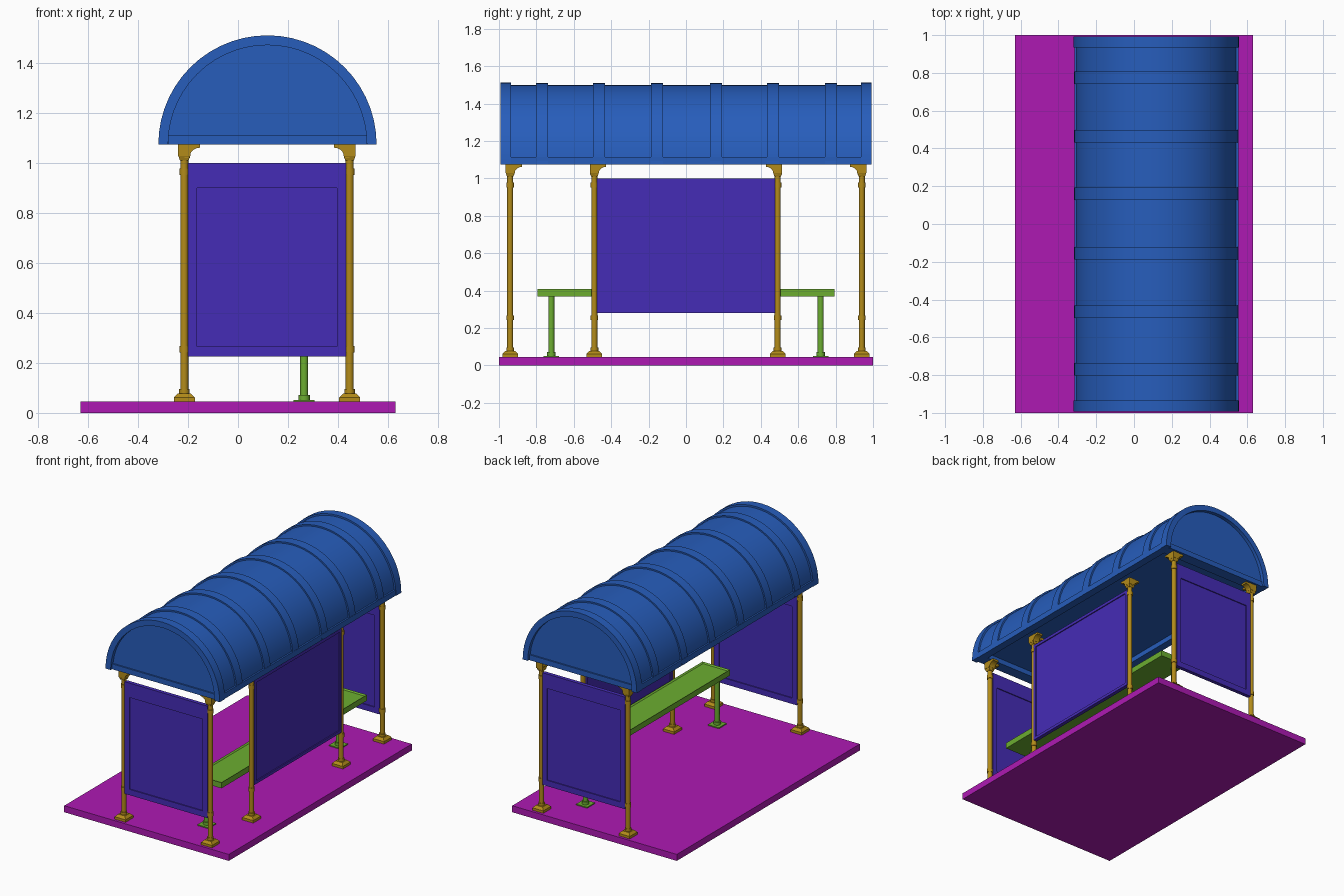
import bpy, bmesh, math
from mathutils import Matrix, Vector

if "Cube" in bpy.data.objects:
    bpy.data.objects.remove(bpy.data.objects["Cube"])


def material(name, rgb):
    m = bpy.data.materials.new(name)
    m.diffuse_color = (*rgb, 1)
    m.use_nodes = True
    m.node_tree.nodes["Principled BSDF"].inputs["Base Color"].default_value = m.diffuse_color
    return m


MAGENTA = material("paving", (0.42, 0.01, 0.45))
BLUE = material("roof_blue", (0.02, 0.11, 0.50))
GOLD = material("post_gold", (0.45, 0.26, 0.01))
VIOLET = material("panel_violet", (0.06, 0.025, 0.47))
GREEN = material("bench_green", (0.15, 0.42, 0.03))


def finish(name, bm, mat, smooth=True):
    bmesh.ops.recalc_face_normals(bm, faces=bm.faces)
    me = bpy.data.meshes.new(name)
    bm.to_mesh(me)
    bm.free()
    ob = bpy.data.objects.new(name, me)
    bpy.context.collection.objects.link(ob)
    me.materials.append(mat)
    if smooth:
        bpy.ops.object.select_all(action='DESELECT')
        ob.select_set(True)
        bpy.context.view_layer.objects.active = ob
        bpy.ops.object.shade_smooth_by_angle(angle=math.radians(32))
    return ob


def box(bm, x0, x1, y0, y1, z0, z1, taper=1.0):
    """Box from bounds; taper scales its top about the centre."""
    c = Vector(((x0 + x1) / 2, (y0 + y1) / 2, (z0 + z1) / 2))
    size = Matrix.Diagonal((x1 - x0, y1 - y0, z1 - z0, 1))
    vs = bmesh.ops.create_cube(bm, size=1, matrix=Matrix.Translation(c) @ size)['verts']
    for v in vs:
        if v.co.z > c.z:
            v.co.x = c.x + (v.co.x - c.x) * taper
            v.co.y = c.y + (v.co.y - c.y) * taper


def square(bm, x, y, half, z0, z1, taper=1.0):
    box(bm, x - half, x + half, y - half, y + half, z0, z1, taper)


def tube(bm, x, y, r, z0, z1, seg=16):
    bmesh.ops.create_cone(bm, cap_ends=True, segments=seg, radius1=r, radius2=r, depth=z1 - z0,
                          matrix=Matrix.Translation((x, y, (z0 + z1) / 2)))


def extrude(bm, pts, move):
    """Closed prism from a planar outline."""
    f = bm.faces.new([bm.verts.new(p) for p in pts])
    r = bmesh.ops.extrude_face_region(bm, geom=[f], use_keep_orig=True)
    for v in r['geom']:
        if isinstance(v, bmesh.types.BMVert):
            v.co += Vector(move)


# paving slab
bm = bmesh.new()
box(bm, -0.63, 0.63, -1, 1, 0, 0.045)
finish("paving_slab", bm, MAGENTA, False)

# roof
CX, CZ, SEG = 0.118, 1.075, 28


def arc(r, y, a0=0.0):
    step = (math.pi - 2 * a0) / SEG
    return [(CX + r * math.cos(a0 + i * step), y, CZ + r * math.sin(a0 + i * step))
            for i in range(SEG + 1)]


def rib(bm, r_out, r_in, y0, y1):
    loops = [[bm.verts.new(p) for p in arc(r, y)]
             for r, y in ((r_out, y0), (r_out, y1), (r_in, y1), (r_in, y0))]
    for k in range(4):
        a, b = loops[k], loops[(k + 1) % 4]
        for i in range(SEG):
            bm.faces.new((a[i], a[i + 1], b[i + 1], b[i]))
    for i in (0, SEG):
        bm.faces.new([l[i] for l in loops])


bm = bmesh.new()
extrude(bm, arc(0.425, -0.94, math.asin(0.035 / 0.425)), (0, 1.88, 0))
finish("roof_vault", bm, BLUE)

for i, y in enumerate((-0.77, -0.465, -0.155, 0.16, 0.465, 0.775)):
    bm = bmesh.new()
    rib(bm, 0.435, 0.415, y - 0.033, y + 0.033)
    finish(f"roof_rib_{i + 1}", bm, BLUE)

for s, side in ((-1, "front"), (1, "back")):
    bm = bmesh.new()
    rib(bm, 0.437, 0.398, *sorted((s * 0.935, s * 0.993)))
    finish(f"{side}_roof_arch", bm, BLUE)
    bm = bmesh.new()
    extrude(bm, arc(0.40, s * 0.938), (0, s * 0.03, 0))
    box(bm, CX - 0.397, CX + 0.397, *sorted((s * 0.90, s * 0.978)), 1.075, 1.112)
    finish(f"{side}_gable", bm, BLUE, False)

for s, side in ((-1, "left"), (1, "right")):
    bm = bmesh.new()
    box(bm, *sorted((CX + s * 0.38, CX + s * 0.434)), -0.937, 0.937, 1.075, 1.115)
    finish(f"{side}_eave_beam", bm, BLUE, False)

# posts with foot, collars, capital and inward brackets
XL, XR, YE, YM = -0.215, 0.447, 0.94, 0.49


def post(name, x, y):
    bm = bmesh.new()
    tube(bm, x, y, 0.016, 0.06, 1.05)
    square(bm, x, y, 0.042, 0.045, 0.062)
    square(bm, x, y, 0.042, 0.062, 0.078, 0.62)
    tube(bm, x, y, 0.021, 0.078, 0.095)
    for z in (0.255, 0.965):
        tube(bm, x, y, 0.020, z - 0.013, z + 0.013)
    square(bm, x, y, 0.017, 1.01, 1.03, 1.4)
    square(bm, x, y, 0.0245, 1.028, 1.075)
    # curved bracket outline, measured from the post centre
    prof = [(0, 1.075), (0.062, 1.075), (0.062, 1.062)]
    prof += [(0.062 - 0.042 * math.sin(a), 1.020 + 0.042 * math.cos(a))
             for a in (math.radians(18 * k) for k in range(1, 6))]
    prof += [(0, 1.020)]
    sx, sy = (1 if x < 0 else -1), (1 if y < 0 else -1)
    w = 0.022
    extrude(bm, [(x + sx * d, y - w, z) for d, z in prof], (0, 2 * w, 0))
    extrude(bm, [(x - w, y + sy * d, z) for d, z in prof], (2 * w, 0, 0))
    finish(name, bm, GOLD)


for s, side in ((-1, "front"), (1, "back")):
    post(f"{side}_left_post", XL, s * YE)
    post(f"{side}_right_post", XR, s * YE)
    post(f"{side}_middle_post", XR, s * YM)


# framed panels: u runs along the panel, t is thickness
def panel(name, u0, u1, z0, z1, side, bottom, top, place):
    bm = bmesh.new()
    t = 0.013
    box(bm, u0, u0 + side, -t, t, z0, z1)
    box(bm, u1 - side, u1, -t, t, z0, z1)
    box(bm, u0 + side, u1 - side, -t, t, z0, z0 + bottom)
    box(bm, u0 + side, u1 - side, -t, t, z1 - top, z1)
    box(bm, u0 + side, u1 - side, -0.006, 0.006, z0 + bottom, z1 - top)
    bm.transform(place)
    finish(name, bm, VIOLET, False)


for s, side in ((-1, "front"), (1, "back")):
    panel(f"{side}_end_panel", -0.20, 0.433, 0.225, 1.0, 0.036, 0.04, 0.10,
          Matrix.Translation((0, s * YE, 0)))
panel("rear_panel", -0.477, 0.477, 0.28, 1.0, 0.02, 0.02, 0.02,
      Matrix.Translation((XR, 0, 0)) @ Matrix.Rotation(math.pi / 2, 4, 'Z'))

# bench seat with a slightly raised rim
bm = bmesh.new()
box(bm, 0.22, 0.43, -0.795, 0.795, 0.37, 0.41)
bm.normal_update()
top = [f for f in bm.faces if f.normal.z > 0.9]
bmesh.ops.inset_region(bm, faces=top, thickness=0.014, depth=0)
bmesh.ops.translate(bm, verts=top[0].verts, vec=(0, 0, -0.008))
finish("bench_seat", bm, GREEN, False)

# bench legs
for s, side in ((-1, "front"), (1, "back")):
    bm = bmesh.new()
    tube(bm, 0.265, s * 0.72, 0.016, 0.05, 0.372)
    square(bm, 0.265, s * 0.72, 0.042, 0.045, 0.052)
    tube(bm, 0.265, s * 0.72, 0.023, 0.052, 0.072)
    finish(f"{side}_bench_leg", bm, GREEN)
